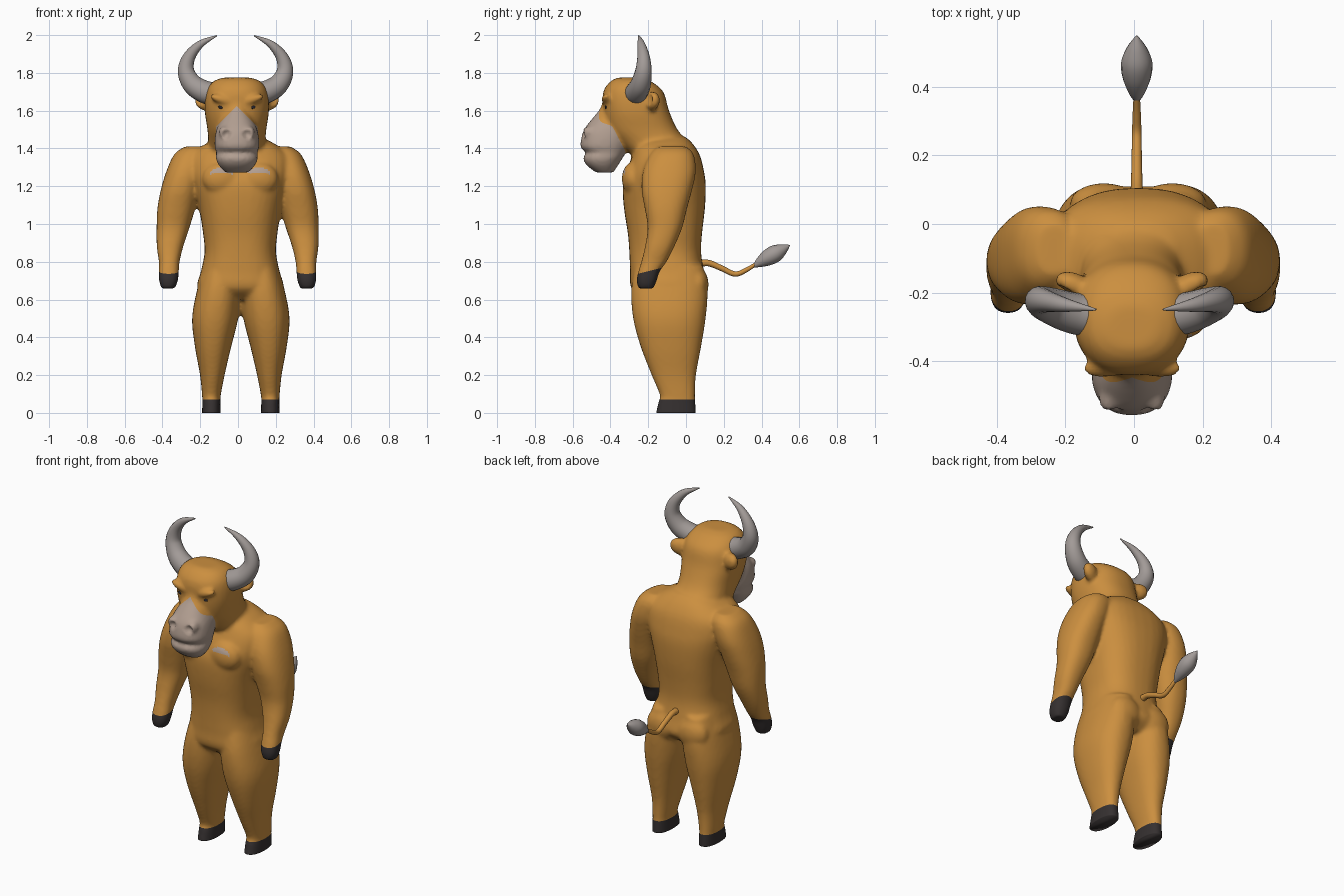
import bpy, bmesh, math
from mathutils import Vector, Matrix
from mathutils.bvhtree import BVHTree

if "Cube" in bpy.data.objects:
    bpy.data.objects.remove(bpy.data.objects["Cube"])


def material(name, rgb):
    m = bpy.data.materials.new(name)
    m.diffuse_color = (*rgb, 1)
    m.use_nodes = True
    m.node_tree.nodes["Principled BSDF"].inputs["Base Color"].default_value = m.diffuse_color
    return m


HIDE = material("orange hide", (0.60, 0.275, 0.05))
MUZZLE = material("pale muzzle", (0.44, 0.34, 0.28))
HOOF = material("dark hoof", (0.036, 0.03, 0.03))
HORN = material("grey horn", (0.36, 0.325, 0.31))
EYE = material("eye black", (0.02, 0.02, 0.03))


def spline(rows, steps=4):
    """Catmull-Rom between rows of numbers."""
    out = []
    for i in range(len(rows) - 1):
        p = [rows[max(0, min(len(rows) - 1, i + k))] for k in (-1, 0, 1, 2)]
        for s in range(steps):
            t = s / steps
            out.append([b + 0.5 * t * (c - a + t * (2*a - 5*b + 4*c - d + t * (3*(b - c) + d - a)))
                        for a, b, c, d in zip(*p)])
    return out + [rows[-1]]


def loft(bm, rows, x0=0.0, side=1, power=2.3, n=36):
    """Stack of horizontal sections: z, centre x, half width, front y, back y."""
    rings = []
    for z, cx, hw, yf, yb in spline(rows):
        ring = []
        for k in range(n):
            a = 2 * math.pi * k / n
            c, s = math.cos(a), math.sin(a)
            ux = math.copysign(abs(c) ** (2 / power), c)
            uy = math.copysign(abs(s) ** (2 / power), s)
            ring.append(bm.verts.new((x0 + side * (cx + hw * ux),
                                      (yf + yb) / 2 + (yb - yf) / 2 * uy, z)))
        rings.append(ring)
    faces = [bm.faces.new(rings[0]), bm.faces.new(rings[-1])]
    for a, b in zip(rings, rings[1:]):
        for k in range(n):
            faces.append(bm.faces.new((a[k], a[(k + 1) % n], b[(k + 1) % n], b[k])))
    bmesh.ops.recalc_face_normals(bm, faces=faces)


def blob(bm, loc, radii, ry=0.0, rz=0.0):
    m = (Matrix.Translation(loc) @ Matrix.Rotation(rz, 4, 'Z') @ Matrix.Rotation(ry, 4, 'Y')
         @ Matrix.Diagonal((*radii, 1)))
    bmesh.ops.create_uvsphere(bm, u_segments=24, v_segments=14, radius=1, matrix=m)


def new_object(name, bm, mats):
    me = bpy.data.meshes.new(name)
    bm.to_mesh(me)
    ob = bpy.data.objects.new(name, me)
    bpy.context.collection.objects.link(ob)
    for m in mats:
        me.materials.append(m)
    for p in me.polygons:
        p.use_smooth = True
    return ob


def tube(name, pts, mat):
    """Tapered round tube through (x, y, z, radius) points."""
    cu = bpy.data.curves.new(name, 'CURVE')
    cu.dimensions = '3D'
    cu.bevel_depth, cu.bevel_resolution, cu.use_fill_caps = 1, 6, True
    sp = cu.splines.new('POLY')
    dense = spline(pts, 7)
    sp.points.add(len(dense) - 1)
    for p, (x, y, z, r) in zip(sp.points, dense):
        p.co, p.radius = (x, y, z, 1), max(r, 0.001)
    tmp = bpy.data.objects.new(name, cu)
    bpy.context.collection.objects.link(tmp)
    me = bpy.data.meshes.new_from_object(tmp.evaluated_get(bpy.context.evaluated_depsgraph_get()))
    bpy.data.objects.remove(tmp)
    bm = bmesh.new()
    bm.from_mesh(me)
    new_object(name, bm, [mat])


# Rough volumes of the body, fused afterwards
bm = bmesh.new()
loft(bm, [(1.46, 0, .11, -.20, .0), (1.42, 0, .19, -.26, .04), (1.36, 0, .26, -.285, .075),
          (1.28, 0, .27, -.315, .095), (1.2, 0, .25, -.335, .105), (1.08, 0, .218, -.328, .1),
          (.95, 0, .197, -.308, .085), (.85, 0, .189, -.30, .08), (.75, 0, .208, -.296, .095),
          (.66, 0, .225, -.29, .11), (.6, 0, .12, -.22, .05)], x0=.012, power=2.5)
for side in (-1, 1):
    # legs
    loft(bm, [(.78, .1, .095, -.27, .09), (.65, .117, .115, -.29, .114), (.5, .136, .122, -.28, .104),
              (.35, .147, .096, -.24, .08), (.2, .151, .065, -.182, .053), (.09, .156, .049, -.137, .048),
              (.06, .156, .048, -.146, .05), (-.04, .156, .05, -.168, .056)], .015, side)
    # arms
    loft(bm, [(1.41, .23, .05, -.15, .0), (1.37, .245, .09, -.19, .04), (1.28, .277, .10, -.228, .052),
              (1.18, .304, .103, -.235, .032), (1.08, .325, .1, -.218, .005), (.98, .342, .087, -.203, -.02),
              (.88, .358, .07, -.217, -.062), (.8, .362, .055, -.237, -.103), (.75, .364, .053, -.252, -.138),
              (.7, .366, .05, -.262, -.155), (.658, .368, .036, -.252, -.172)], -.002, side)
# neck and head
HX = -.006
loft(bm, [(1.775, 0, .07, -.36, -.24), (1.755, 0, .125, -.40, -.185), (1.7, 0, .162, -.438, -.12),
          (1.6, 0, .17, -.44, -.09), (1.5, 0, .156, -.42, -.045), (1.43, 0, .152, -.36, .015),
          (1.35, 0, .16, -.27, .06)], HX)
# snout, upper lip, mouth crease, chin
loft(bm, [(1.64, 0, .03, -.442, -.33), (1.6, 0, .055, -.462, -.33), (1.55, 0, .085, -.503, -.31),
          (1.5, 0, .108, -.54, -.3), (1.45, 0, .117, -.555, -.3), (1.405, 0, .117, -.558, -.31),
          (1.378, 0, .108, -.528, -.32), (1.35, 0, .112, -.545, -.335), (1.31, 0, .095, -.525, -.36),
          (1.272, 0, .06, -.475, -.385)], HX)
for s in (-1, 1):
    blob(bm, (HX + s * .085, -.42, 1.66), (.062, .03, .022), ry=-s * .3)          # brow
    blob(bm, (HX + s * .066, -.515, 1.485), (.03, .034, .034))                   # nostril wing
    blob(bm, (HX + s * .168, -.178, 1.65), (.062, .035, .05), ry=-s * .4, rz=s * .4)   # ear
    blob(bm, (.012 + s * .1, -.285, 1.24), (.1, .055, .085))                     # chest muscle
    blob(bm, (.012 + s * .1, .06, .68), (.1, .06, .09))                          # rump
tmp = new_object("body_rough", bm, [HIDE])
rm = tmp.modifiers.new("fuse", 'REMESH')
rm.mode, rm.voxel_size, rm.use_smooth_shade = 'VOXEL', 0.011, True
sm = tmp.modifiers.new("soften", 'SMOOTH')
sm.factor, sm.iterations = 0.5, 7
fused = bpy.data.meshes.new_from_object(tmp.evaluated_get(bpy.context.evaluated_depsgraph_get()))
bpy.data.objects.remove(tmp)
bm = bmesh.new()
bm.from_mesh(fused)

# nostril and ear hollows
for v in bm.verts:
    for s in (-1, 1):
        d = (v.co - Vector((HX + s * .055, -.545, 1.475))).length
        if d < .026:
            v.co.y += .02 * (1 - (d / .026) ** 2)
        d = (v.co - Vector((HX + s * .195, -.205, 1.66))).length
        if d < .035:
            v.co.y += .018 * (1 - (d / .035) ** 2)


# Cut clean colour borders
def cut(co, no, test, clear=False):
    fs = [f for f in bm.faces if test(f.calc_center_median())]
    geom = fs + list({e for f in fs for e in f.edges}) + list({v for f in fs for v in f.verts})
    return bmesh.ops.bisect_plane(bm, geom=geom, plane_co=co, plane_no=no, clear_outer=clear)


res = cut((0, 0, 0), (0, 0, -1), lambda c: c.z < .2, True)
bmesh.ops.holes_fill(bm, edges=[e for e in bm.edges if e.is_boundary], sides=0)
snout_n = Vector((0, -.23, -.12))
snout_p = Vector((0, -.43, 1.595))
in_face = lambda c: c.z > 1.265 and c.y < -.322
in_hand = lambda c: c.z < .9 and abs(c.x) > .29
hand_p, hand_n = Vector((0, -.2, .75)), Vector((0, .25, -1))
cut((0, 0, .07), (0, 0, 1), lambda c: c.z < .2)
cut(hand_p, hand_n, in_hand)
cut(snout_p, snout_n, in_face)
for s in (-1, 1):
    cut((HX, 0, 1.625), (s, 0, 1), in_face)
for f in bm.faces:
    c = f.calc_center_median()
    f.smooth = True
    f.material_index = 0
    if c.z < .07 or (in_hand(c) and (c - hand_p).dot(hand_n) > 0):
        f.material_index = 2
    elif in_face(c) and (c - snout_p).dot(snout_n) > 0 and abs(c.x - HX) + c.z < 1.625:
        f.material_index = 1
tree = BVHTree.FromBMesh(bm)
body = new_object("body", bm, [HIDE, MUZZLE, HOOF])

# Eyes sit on the face surface; horns sweep out and up
for s, side in ((-1, "left"), (1, "right")):
    x = HX + s * .085
    hit = tree.ray_cast(Vector((x, -1, 1.618)), Vector((0, 1, 0)))[0]
    eb = bmesh.new()
    blob(eb, (x, (hit.y if hit else -.43) + .001, 1.618), (.014, .006, .008), ry=-s * .2)
    new_object("eye_" + side, eb, [EYE])
    horn = [(.10, -.27, 1.685, .062), (.165, -.26, 1.70, .06), (.228, -.24, 1.74, .054),
            (.262, -.225, 1.81, .044), (.245, -.225, 1.885, .033), (.185, -.237, 1.953, .02),
            (.098, -.25, 1.997, .003)]
    tube("horn_" + side, [(-.013 + s * a, b, c, r) for a, b, c, r in horn], HORN)

# Tail and its tuft
tube("tail", [(.008, .06, .79, .02), (.008, .12, .793, .017), (.008, .19, .765, .015), (.008, .26, .735, .014),
              (.008, .32, .757, .012), (.008, .38, .795, .009)], HIDE)
tube("tail_tuft", [(.008, .355, .772, .004), (.008, .385, .793, .024), (.008, .43, .82, .042),
                   (.008, .475, .845, .045), (.008, .515, .868, .028), (.008, .55, .888, .002)], HORN)
